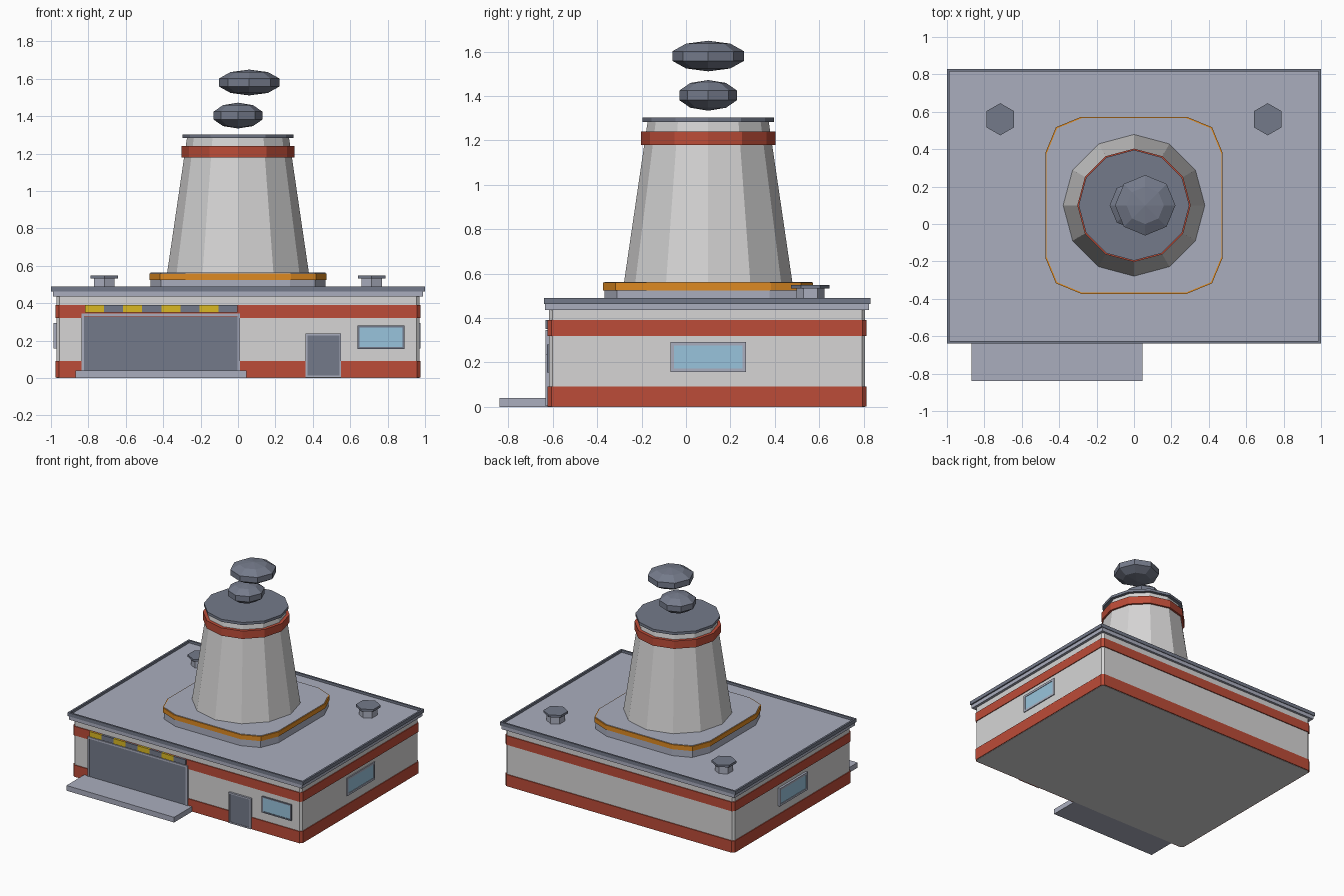
import bpy, bmesh, math
from mathutils import Matrix

cube = bpy.data.objects.get("Cube")
if cube:
    bpy.data.objects.remove(cube, do_unlink=True)


def material(name, rgb):
    linear = [((c / 255 + 0.055) / 1.055) ** 2.4 for c in rgb]
    mat = bpy.data.materials.new(name)
    mat.use_nodes = True
    mat.diffuse_color = (*linear, 1)
    mat.node_tree.nodes["Principled BSDF"].inputs["Base Color"].default_value = (*linear, 1)
    return mat


WALL = material("off white wall", (214, 213, 213))
RED = material("brick red", (188, 76, 56))
LIGHT = material("pale slate", (170, 174, 190))
DARK = material("dark slate", (116, 122, 138))
ORANGE = material("orange", (222, 138, 34))
YELLOW = material("yellow", (218, 184, 36))
GLASS = material("window blue", (152, 196, 220))


def finish(name, bm, mat):
    bmesh.ops.recalc_face_normals(bm, faces=bm.faces)
    mesh = bpy.data.meshes.new(name)
    bm.to_mesh(mesh)
    bm.free()
    mesh.materials.append(mat)
    obj = bpy.data.objects.new(name, mesh)
    bpy.context.collection.objects.link(obj)
    return obj


def box(name, x, y, z, mat, corner=0, steps=1):
    """Box from (min, max) ranges, with optional bevelled upright corners."""
    bm = bmesh.new()
    bmesh.ops.create_cube(bm, size=1)
    for v in bm.verts:
        v.co = [r[0] if c < 0 else r[1] for c, r in zip(v.co, (x, y, z))]
    if corner:
        upright = [e for e in bm.edges if abs(e.verts[0].co.z - e.verts[1].co.z) > 0.001]
        bmesh.ops.bevel(bm, geom=upright, offset=corner, segments=steps,
                        profile=0.5, affect='EDGES')
    return finish(name, bm, mat)


def cone(name, x, y, z, r1, r2, sides, mat):
    bm = bmesh.new()
    place = Matrix.Translation((x, y, sum(z) / 2))
    bmesh.ops.create_cone(bm, cap_ends=True, segments=sides, radius1=r1, radius2=r2,
                          depth=z[1] - z[0], matrix=place)
    return finish(name, bm, mat)


def puff(name, x, z, r, height):
    bm = bmesh.new()
    place = Matrix.Translation((x, TOWER_Y, z)) @ Matrix.Diagonal((r, r, height, 1))
    bmesh.ops.create_uvsphere(bm, u_segments=8, v_segments=5, radius=1, matrix=place)
    return finish(name, bm, DARK)


def frame(name, u, v, depth, width, mat, place):
    """Open rectangular frame; u and v are ranges, place maps (u, depth, v) to x, y, z."""
    parts = ((u, (v[1] - width, v[1])), (u, (v[0], v[0] + width)),
             ((u[0], u[0] + width), (v[0] + width, v[1] - width)),
             ((u[1] - width, u[1]), (v[0] + width, v[1] - width)))
    for label, (pu, pv) in zip(("top", "bottom", "start", "end"), parts):
        box(f"{name}_{label}", *place(pu, depth, pv), mat)


def front(u, d, v):
    return u, d, v


def side(u, d, v):
    return d, u, v


TOWER_Y = 0.1

# Main building with red bands
box("walls", (-0.97, 0.97), (-0.617, 0.807), (0, 0.45), WALL, 0.015)
for label, z in (("lower", (0.002, 0.092)), ("upper", (0.32, 0.39))):
    box(f"{label}_band", (-0.976, 0.976), (-0.624, 0.814), z, RED, 0.018)

# Roof slab and raised rim
box("roof_slab", (-0.99, 0.99), (-0.635, 0.825), (0.435, 0.472), LIGHT)
rim = 0.014
for label, y in (("front", (-0.64, -0.64 + rim)), ("back", (0.83 - rim, 0.83))):
    box(f"roof_rim_{label}", (-1, 1), y, (0.463, 0.49), DARK)
for label, x in (("right", (-1, -1 + rim)), ("left", (1 - rim, 1))):
    box(f"roof_rim_{label}", x, (-0.64 + rim, 0.83 - rim), (0.463, 0.49), DARK)

# Tower plinth with orange trim
box("tower_plinth", (-0.467, 0.467), (TOWER_Y - 0.467, TOWER_Y + 0.467), (0.465, 0.563),
    LIGHT, 0.19, 2)
box("plinth_trim", (-0.473, 0.473), (TOWER_Y - 0.473, TOWER_Y + 0.473), (0.525, 0.56),
    ORANGE, 0.19, 2)

# Cooling tower
cone("tower", 0, TOWER_Y, (0.555, 1.29), 0.38, 0.272, 12, WALL)
cone("tower_band", 0, TOWER_Y, (1.18, 1.24), 0.303, 0.303, 12, RED)
cone("tower_cap", 0, TOWER_Y, (1.283, 1.303), 0.296, 0.296, 12, DARK)

# Smoke puffs
puff("smoke_lower", 0, 1.403, 0.137, 0.069)
puff("smoke_upper", 0.06, 1.58, 0.17, 0.069)

# Roof vents
for label, x in (("right", -0.715), ("left", 0.715)):
    cone(f"vent_stem_{label}", x, 0.56, (0.465, 0.535), 0.063, 0.063, 6, LIGHT)
    cone(f"vent_cap_{label}", x, 0.56, (0.532, 0.549), 0.086, 0.086, 6, DARK)

# Loading door, ramp and hazard strip
box("loading_door", (-0.825, 0), (-0.628, -0.61), (0.03, 0.33), DARK)
frame("loading_door_frame", (-0.837, 0.012), (0.025, 0.345), (-0.632, -0.61), 0.014, LIGHT, front)
box("ramp", (-0.87, 0.045), (-0.84, -0.615), (0, 0.04), LIGHT)
step = 0.102
for i in range(8):
    x = -0.818 + i * step
    box(f"hazard_block_{i}", (x, x + step), (-0.634, -0.61), (0.35, 0.39),
        DARK if i % 2 else YELLOW)

# Entrance door
box("entrance_door", (0.372, 0.542), (-0.629, -0.61), (0.003, 0.23), DARK)
frame("entrance_door_frame", (0.362, 0.552), (0.003, 0.238), (-0.632, -0.61), 0.01, LIGHT, front)

# Windows
box("front_window_glass", (0.645, 0.885), (-0.622, -0.61), (0.16, 0.275), GLASS)
frame("front_window_frame", (0.64, 0.89), (0.155, 0.28), (-0.626, -0.61), 0.01, DARK, front)
for label, sign, out in (("left", 1, 0.977), ("right", -1, 0.987)):
    depth = sorted((sign * 0.96, sign * out))
    pane = sorted((sign * 0.96, sign * (out - 0.004)))
    box(f"{label}_window_glass", pane, (-0.06, 0.26), (0.165, 0.285), GLASS)
    frame(f"{label}_window_frame", (-0.07, 0.27), (0.157, 0.293), depth, 0.016, LIGHT, side)
